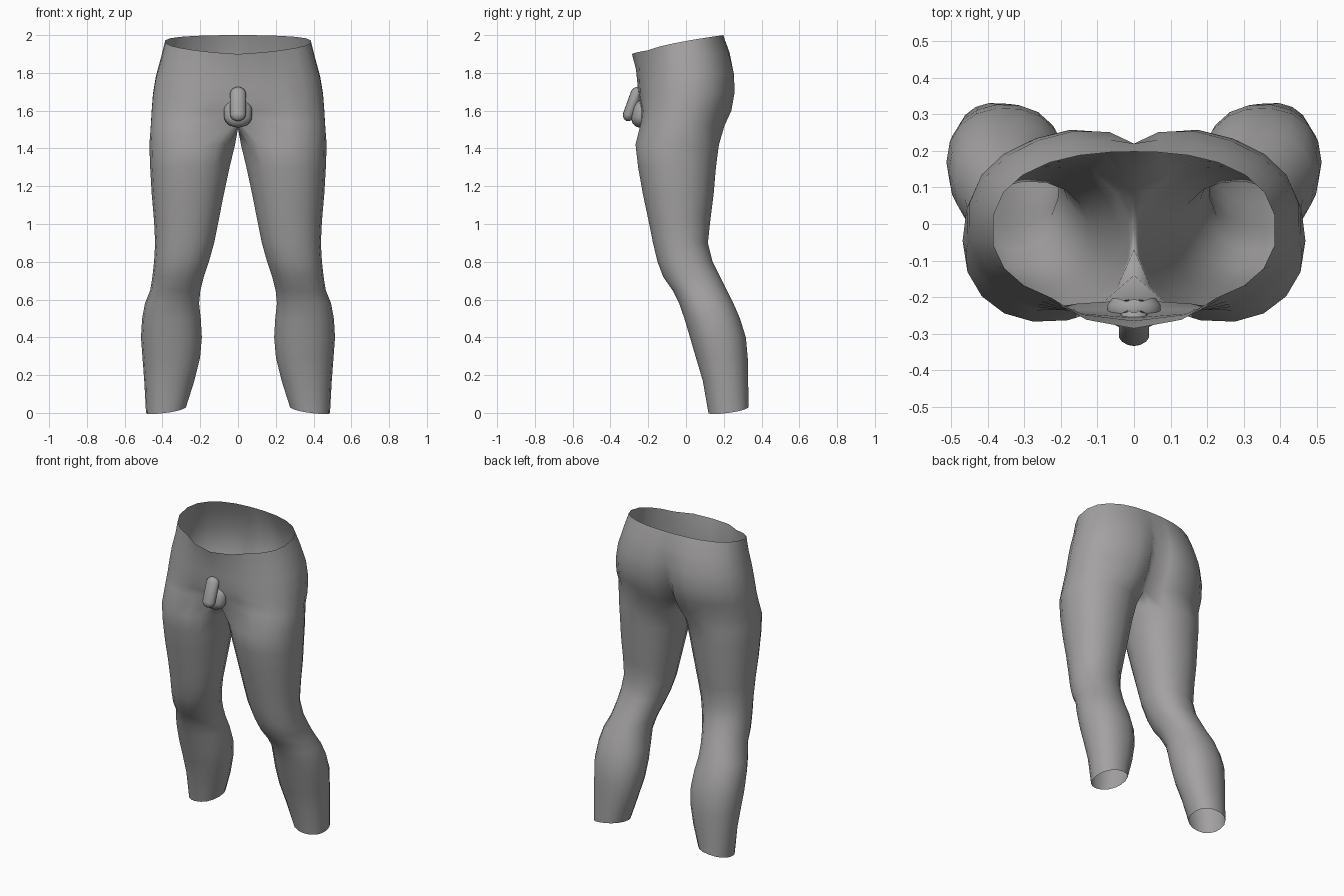
import bpy, bmesh, math
from mathutils import Matrix, Vector

if "Cube" in bpy.data.objects:
    bpy.data.objects.remove(bpy.data.objects["Cube"])

skin = bpy.data.materials.new("neutral_grey")
skin.diffuse_color = (0.37, 0.36, 0.36, 1)
skin.use_nodes = True
skin.node_tree.nodes["Principled BSDF"].inputs["Base Color"].default_value = skin.diffuse_color

INNER = 4                   # points on the inner thigh
# angles of the half hip ring, packed closer at the seat crease
ANGLES = (-90, -74, -58, -42, -26, -9, 8, 25, 41, 57, 71, 83.5, 90)
ARC = len(ANGLES)
SIDES = ARC + INNER


def spow(v, p):
    return math.copysign(abs(v) ** p, v)


def finish(name, bm):
    mesh = bpy.data.meshes.new(name)
    bm.to_mesh(mesh)
    bm.free()
    mesh.materials.append(skin)
    for p in mesh.polygons:
        p.use_smooth = True
    ob = bpy.data.objects.new(name, mesh)
    bpy.context.collection.objects.link(ob)
    return ob


def pelvis_arc(z_front, z_back, rx, yf, yb, bump, crease):
    """Half ring from the front midline round the hip to the back midline."""
    pts = []
    cy, ry = (yf + yb) / 2, (yb - yf) / 2
    for i, deg in enumerate(ANGLES):
        t = math.radians(deg)
        x = rx * spow(math.cos(t), 0.85) if 0 < i < ARC - 1 else 0
        y = cy + ry * spow(math.sin(t), 0.85)
        f = min(1.0, max(0.0, (y - yf) / (yb - yf)))
        z = z_front + (z_back - z_front) * f ** 0.6
        y -= bump * {0: 1, 1: 0.7}.get(i, 0)
        y -= crease * {ARC - 1: 1, ARC - 2: 0.25}.get(i, 0)
        pts.append(Vector((x, y, z)))
    return pts


def leg_ring(z, xi, xo, yf, yb, tilt=0):
    pts = []
    for i in range(SIDES):
        if i < ARC:
            a = math.radians(-123.75 + 247.5 * i / (ARC - 1))
        else:
            a = math.radians(146.25 + 22.5 * (i - ARC))
        c, s = math.cos(a), math.sin(a)
        pts.append(Vector(((xi + xo) / 2 + (xo - xi) / 2 * spow(c, 0.92) * 1.01,
                           (yf + yb) / 2 + (yb - yf) / 2 * spow(s, 0.92),
                           z + tilt * (s - c + 1))))
    return pts


# z front, z back, half width, front y, back y, belly bump, seat crease
PELVIS = [(1.90, 2.00, .388, -.23, .198, .056, 0),
          (1.82, 1.91, .410, -.235, .235, .03, .015),
          (1.74, 1.80, .438, -.245, .265, .012, .045),
          (1.66, 1.70, .454, -.253, .270, -.005, .07),
          (1.60, 1.60, .461, -.260, .252, -.025, .10),
          (1.55, 1.52, .465, -.268, .215, -.06, .12)]
# z, inner x, outer x, front y, back y
LEG = [(1.42, .014, .467, -.269, .176), (1.30, .043, .463, -.255, .160),
       (1.16, .073, .455, -.230, .148), (1.02, .101, .443, -.200, .130),
       (.90, .125, .437, -.176, .117), (.80, .153, .443, -.152, .142),
       (.72, .180, .452, -.122, .182), (.65, .198, .463, -.073, .217),
       (.58, .205, .491, -.037, .252), (.50, .196, .506, -.010, .287),
       (.40, .190, .512, .020, .318), (.29, .200, .504, .052, .328),
       (.17, .230, .495, .088, .330)]

# Open lower body: half the hips and one leg, mirrored
bm = bmesh.new()
rings = [[bm.verts.new(p) for p in pelvis_arc(*r)] for r in PELVIS]
for a, b in zip(rings, rings[1:]):
    for i in range(ARC - 1):
        bm.faces.new((a[i], b[i], b[i + 1], a[i + 1]))

# Crotch bridge along the midline closes the first leg ring
bridge = [(0, .06, 1.51), (0, 0, 1.505), (0, -.07, 1.505), (0, -.14, 1.515)]
ring = rings[-1] + [bm.verts.new(p) for p in bridge]
legs = [leg_ring(*r) for r in LEG] + [leg_ring(0, .275, .486, .118, .332, .016)]
for pts in legs:
    new = [bm.verts.new(p) for p in pts]
    for i in range(SIDES):
        j = (i + 1) % SIDES
        bm.faces.new((ring[i], new[i], new[j], ring[j]))
    ring = new
body = finish("hips_and_legs", bm)
mod = body.modifiers.new("mirror", 'MIRROR')
mod.use_clip = True
mod.merge_threshold = 0.001


# Groin anatomy: simple rounded capsules, left open where they sit in the body
def capsule(name, centre, radii, half, tilt, back):
    bm = bmesh.new()
    bmesh.ops.create_uvsphere(bm, u_segments=14, v_segments=9, radius=1)
    for v in bm.verts:
        v.co = Vector((v.co.x * radii[0], v.co.y * radii[1],
                       v.co.z * radii[2] + math.copysign(half, v.co.z)))
    bm.transform(Matrix.Translation(centre)
                 @ Matrix.Rotation(math.radians(tilt), 4, 'X'))
    inside = [v for v in bm.verts if v.co.y > back]
    bmesh.ops.delete(bm, geom=inside, context='VERTS')
    return finish(name, bm)


capsule("groin_front", (0, -.283, 1.635), (.043, .031, .04), .055, -20, -.235)
capsule("groin_lower", (0, -.238, 1.585), (.076, .05, .06), .015, -12, -.20)
